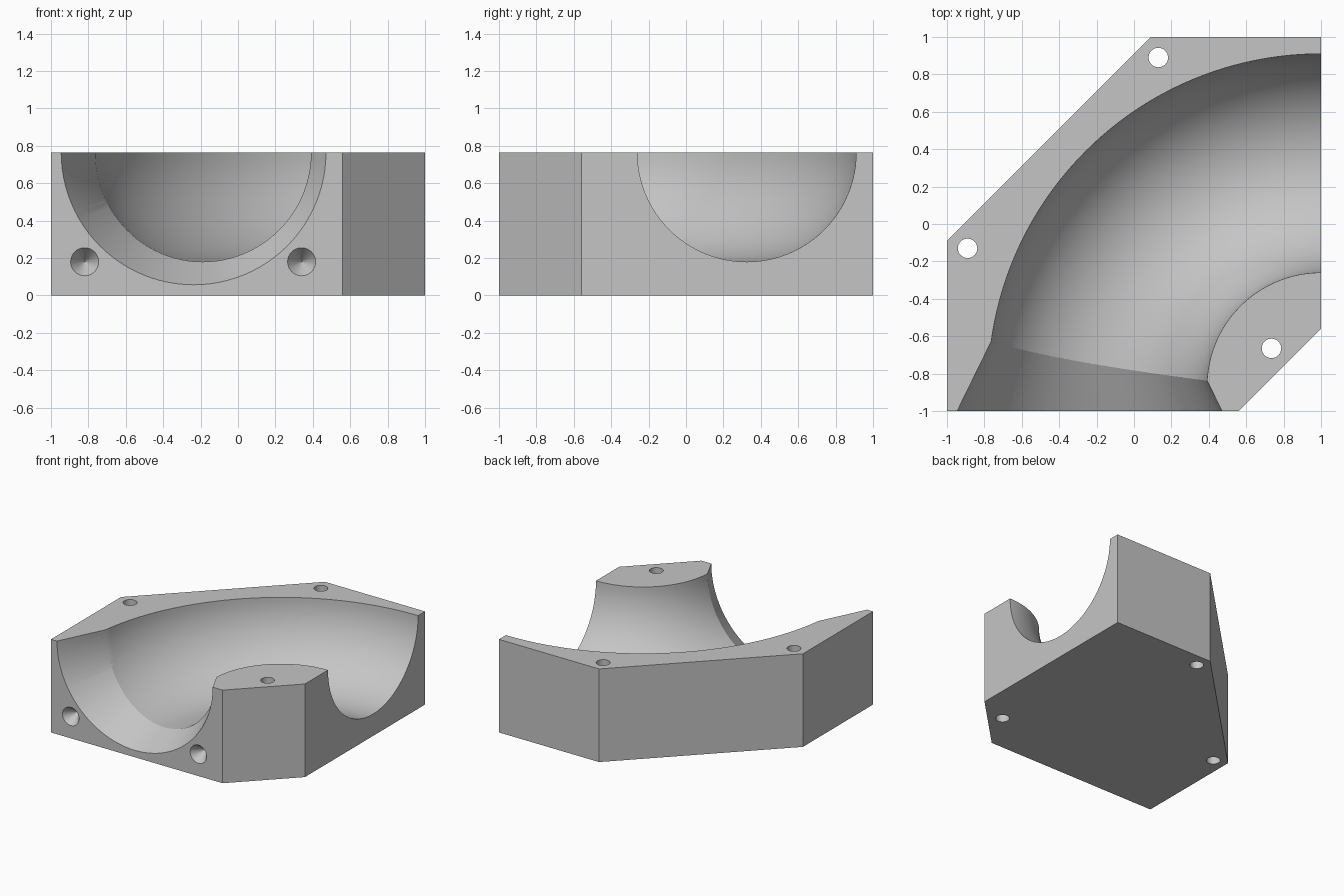
import bpy, bmesh, math
from mathutils import Vector

TOP = 0.765                      # height of the block
BEND = Vector((1, -0.87, TOP))   # centre of the elbow
BEND_R, TUBE_R = 1.195, 0.585

cube = bpy.data.objects.get("Cube")
if cube:
    bpy.data.objects.remove(cube, do_unlink=True)

grey = bpy.data.materials.new("light_grey")
grey.use_nodes = True
grey.diffuse_color = (0.56, 0.56, 0.56, 1)
grey.node_tree.nodes["Principled BSDF"].inputs["Base Color"].default_value = grey.diffuse_color


def finish(name, bm):
    bmesh.ops.recalc_face_normals(bm, faces=bm.faces)
    mesh = bpy.data.meshes.new(name)
    bm.to_mesh(mesh)
    bm.free()
    mesh.materials.append(grey)
    obj = bpy.data.objects.new(name, mesh)
    bpy.context.collection.objects.link(obj)
    return obj


def loft(name, stations, sides):
    """Closed round body through (centre, direction, radius) stations."""
    bm = bmesh.new()
    rings = []
    for centre, direction, radius in stations:
        d = Vector(direction).normalized()
        up = Vector((1, 0, 0)) if abs(d.z) > 0.9 else Vector((0, 0, 1))
        side = d.cross(up)
        rings.append([bm.verts.new(Vector(centre) + radius * (
            math.cos(math.tau * i / sides) * side + math.sin(math.tau * i / sides) * up))
            for i in range(sides)])
    for a, b in zip(rings, rings[1:]):
        for i in range(sides):
            j = (i + 1) % sides
            bm.faces.new((a[i], a[j], b[j], b[i]))
    bm.faces.new(rings[0])
    bm.faces.new(rings[-1])
    return finish(name, bm)


# Six-sided block with two cut corners
bm = bmesh.new()
outline = [(-1, -1), (0.56, -1), (1, -0.56), (1, 1), (0.09, 1), (-1, -0.09)]
base = bm.faces.new([bm.verts.new((x, y, 0)) for x, y in outline])
wall = bmesh.ops.extrude_face_region(bm, geom=[base])["geom"]
bmesh.ops.translate(bm, vec=(0, 0, TOP), verts=[v for v in wall if isinstance(v, bmesh.types.BMVert)])
block = finish("elbow_block", bm)

# Elbow channel: quarter bend that runs out through the side
bend = []
for i in range(49):
    a = math.pi - math.pi / 2 * i / 48
    out = Vector((math.cos(a), math.sin(a), 0))
    bend.append((BEND + BEND_R * out, (math.sin(a), -math.cos(a), 0), TUBE_R))
bend.append((BEND + Vector((0.2, BEND_R, 0)), (1, 0, 0), TUBE_R))
cutters = [loft("elbow_cutter", bend, 96)]

# Flared mouth at the front
flare = [((-0.2375, y, TOP), (0, 1, 0), 0.708 - 0.49 * (y + 1)) for y in (-1.1, -0.45)]
cutters.append(loft("mouth_cutter", flare, 96))

# Vertical bolt holes
for x, y in [(0.13, 0.89), (-0.89, -0.13), (0.735, -0.665)]:
    cutters.append(loft("bolt_hole_cutter", [((x, y, z), (0, 0, 1), 0.052) for z in (-0.1, 0.9)], 32))

# Conical sockets in the front face
for x in (-0.82, 0.34):
    socket = [((x, y, 0.18), (0, 1, 0), r) for y, r in [(-1.05, 0.1125), (-1, 0.075), (-0.9, 0.001)]]
    cutters.append(loft("socket_cutter", socket, 32))

for cutter in cutters:
    cutter.hide_render = True
    mod = block.modifiers.new("cut", "BOOLEAN")
    mod.operation = "DIFFERENCE"
    mod.solver = "EXACT"
    mod.object = cutter

# Bake the cuts and remove the cutters
bpy.context.view_layer.update()
cut = bpy.data.meshes.new_from_object(block.evaluated_get(bpy.context.evaluated_depsgraph_get()))
block.modifiers.clear()
block.data = cut
for cutter in cutters:
    bpy.data.objects.remove(cutter, do_unlink=True)

bpy.ops.object.select_all(action="DESELECT")
block.select_set(True)
bpy.context.view_layer.objects.active = block
bpy.ops.object.shade_smooth_by_angle(angle=math.radians(20))
